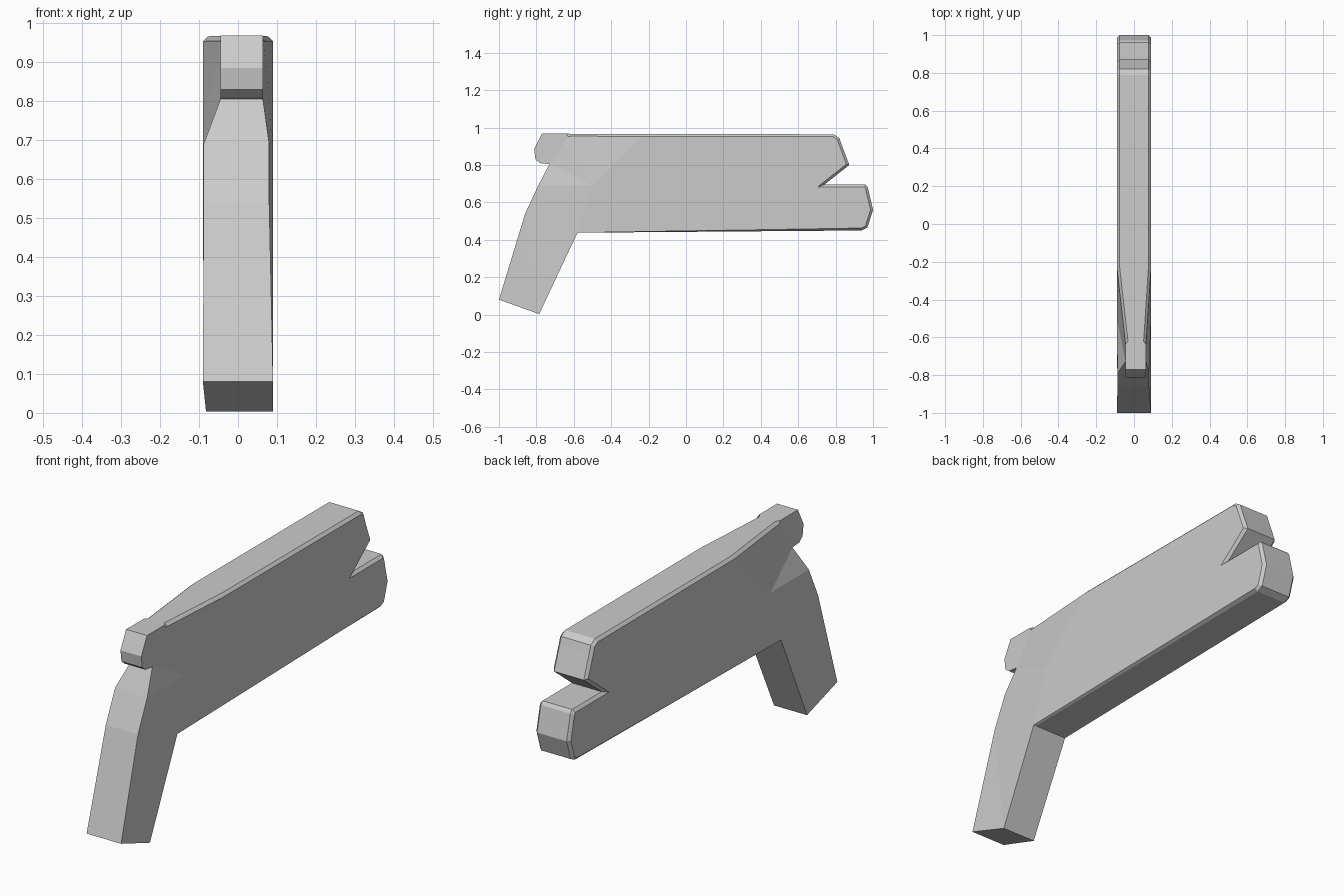
import bpy, bmesh

if "Cube" in bpy.data.objects:
    bpy.data.objects.remove(bpy.data.objects["Cube"])

W = 0.09            # half width of the slab
N = (-0.045, 0.064)  # left / right limits of the narrowed rear knob
G = (-0.088, 0.08)  # back edge of the grip
F = (-W, W)

# Side outline (y, z, x limits), running clockwise from the top front
outline = [
    (0.79, 0.964, F), (0.82, 0.945, F), (0.832, 0.91, F), (0.873, 0.80, F),    # upper barrel end
    (0.74, 0.695, F), (0.96, 0.695, F), (0.972, 0.68, F), (1.0, 0.56, F),      # notch, lower barrel end
    (0.97, 0.465, F), (0.94, 0.45, F), (-0.58, 0.438, F),                      # underside
    (-0.785, 0.003, (-0.082, W)), (-1.0, 0.08, (-W, W)),                       # grip base
    (-0.86, 0.54, G), (-0.79, 0.69, G),                                        # grip back
    (-0.73, 0.805, N), (-0.78, 0.81, N), (-0.805, 0.83, N),                    # rear knob
    (-0.812, 0.885, N), (-0.77, 0.968, N),
    (-0.62, 0.967, N), (-0.22, 0.966, F),                                      # narrowing top
]
n = len(outline)
inner = (-0.50, 0.69, F)   # where the tapered rear meets the flat side

# Side panels: flat body, three taper facets, knob
panels = [
    list(range(0, 15)) + [n, 21],
    [21, n, 20], [20, n, 15], [15, n, 14],
    [15, 16, 17, 18, 19, 20],
]

bm = bmesh.new()
sides = [[bm.verts.new((x[s], y, z)) for y, z, x in outline + [inner]] for s in (0, 1)]
for side in sides:
    for p in panels:
        bm.faces.new([side[i] for i in p])

# Rim around the outline
for i in range(n):
    j = (i + 1) % n
    bm.faces.new((sides[0][i], sides[0][j], sides[1][j], sides[1][i]))
bmesh.ops.recalc_face_normals(bm, faces=bm.faces)

# Small chamfer along the body and barrel edges
rim = []
for side in sides:
    for i in list(range(0, 10)) + [20, 21]:
        e = bm.edges.get((side[i], side[(i + 1) % n]))
        if e:
            rim.append(e)
bmesh.ops.bevel(bm, geom=rim, offset=0.013, segments=1, affect='EDGES', clamp_overlap=True)
bmesh.ops.triangulate(bm, faces=[f for f in bm.faces if len(f.verts) > 4])
bmesh.ops.recalc_face_normals(bm, faces=bm.faces)

mesh = bpy.data.meshes.new("pistol_body")
bm.to_mesh(mesh)
bm.free()
obj = bpy.data.objects.new("pistol_body", mesh)
bpy.context.collection.objects.link(obj)
